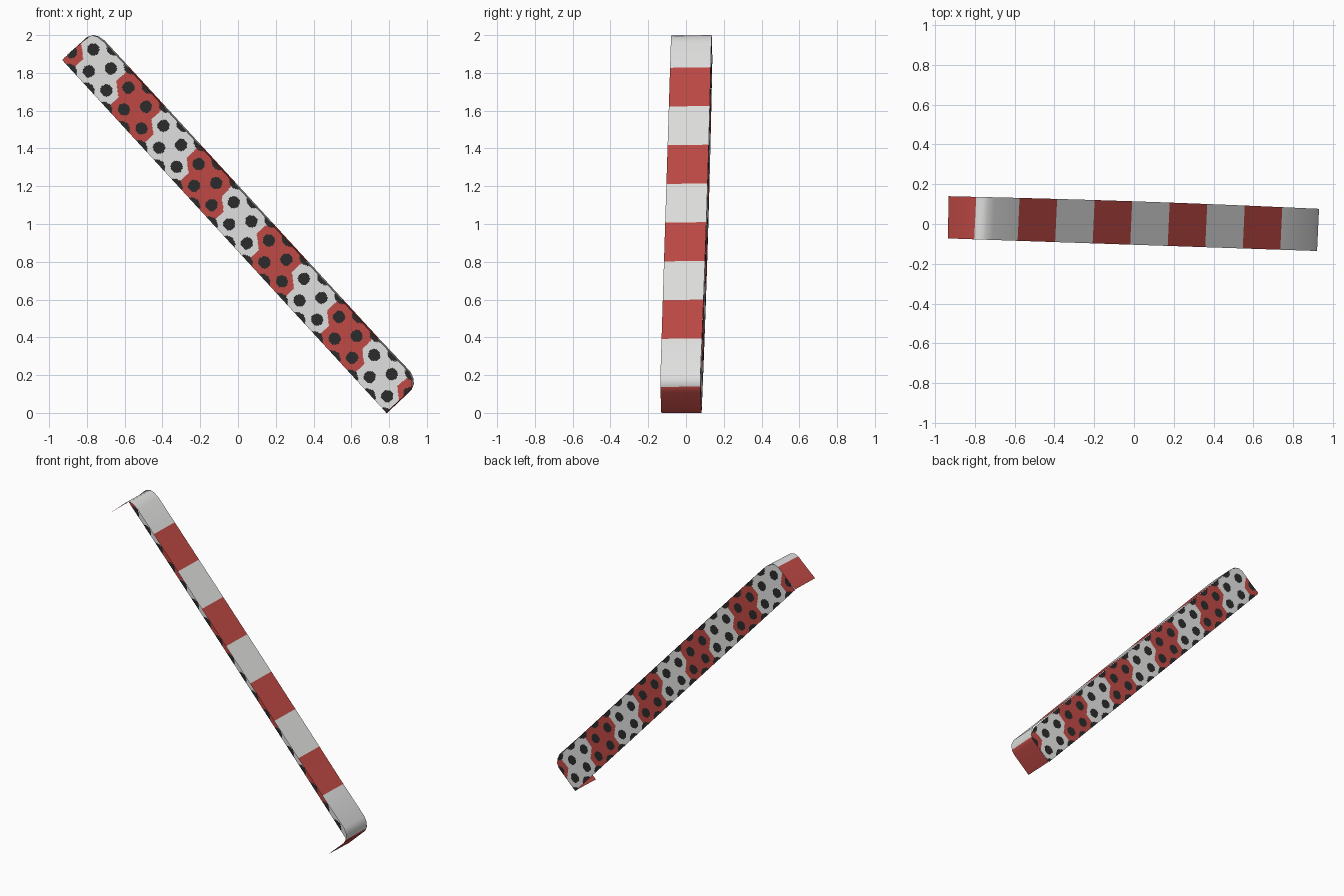
import bpy, math

if "Cube" in bpy.data.objects:
    bpy.data.objects.remove(bpy.data.objects["Cube"])

def material(name, rgb):
    m = bpy.data.materials.new(name)
    m.diffuse_color = (*rgb, 1)
    m.use_nodes = True
    m.node_tree.nodes["Principled BSDF"].inputs["Base Color"].default_value = m.diffuse_color
    return m

MATS = [material("white paint", (0.74, 0.74, 0.735)),
        material("red paint", (0.51, 0.066, 0.058)),
        material("dark spots", (0.024, 0.024, 0.024))]

def mid_y(x):                      # beam is turned slightly about z
    return 0.002 - 0.034 * x

def back_y(x):                     # rear edge, bulging a little at mid length
    return mid_y(x) + 0.106 + 0.006 * max(0.0, 1 - (x / 0.9) ** 2)

def make(name, verts, faces, idx):
    me = bpy.data.meshes.new(name)
    me.from_pydata(verts, [], faces)
    for m in MATS:
        me.materials.append(m)
    me.polygons.foreach_set("material_index", idx)
    me.update()
    ob = bpy.data.objects.new(name, me)
    bpy.context.collection.objects.link(ob)
    return ob

# Striped flange: profile in x-z, each point with the colour of the segment after it
profile = [(-0.932, 1.873, 1), (-0.793, 1.987, 0), (-0.765, 2.0, 0),
           (-0.735, 1.992, 0), (-0.70, 1.965, 0)]
for k in range(8):
    profile.append((-0.575 + 0.1886 * k, 1.83 - 0.205 * k, (k + 1) % 2))
profile += [(0.913, 0.218, 0), (0.93, 0.18, 0), (0.927, 0.14, 1),
            (0.91, 0.113, 1), (0.79, 0.0, 1)]
verts, faces, idx = [], [], []
for x, z, c in profile:
    xf = x - 0.010                 # front edge sits slightly lower
    if x < -0.8:
        xf = x - 0.003
    verts += [(xf, mid_y(x) - 0.106, max(z - 0.003, 0.0)), (x, back_y(x), z)]
for i in range(len(profile) - 1):
    a = 2 * i
    faces.append((a, a + 2, a + 3, a + 1))
    idx.append(profile[i][2])
flange = make("striped_flange", verts, faces, idx)
bpy.context.view_layer.objects.active = flange
flange.select_set(True)
bpy.ops.object.shade_smooth_by_angle(angle=math.radians(50))

# Spotted web: rear sheet in beam coordinates (s along, t depth below flange)
DS, DZ = 0.68, -0.733
PITCH, START = 0.1374, -1.726      # spot spacing, first stripe boundary
DEPTH = 0.235
# rows: depth, spot offset, stripe shift, radius, on sheet edge
ROWS = [(-0.014, 0.0, 0.0, 0.043, True), (0.076, 0.5, 0.0, 0.032, False),
        (0.172, 0.0, 0.5, 0.032, False), (0.255, 0.5, 0.5, 0.046, True)]

def colour(s, t):
    best = None
    for depth, off, shift, radius, edge in ROWS:
        k = round((s - START) / PITCH - off)
        c = START + (k + off) * PITCH
        d = math.hypot(s - c, t - depth)
        if best is None or d < best[0]:
            best = (d, radius, (s if edge else c) - shift * PITCH)
    d, radius, pos = best
    if d < radius:
        return 2
    return (math.floor((pos - START) / (2 * PITCH) + 1e-6) + 1) % 2

def corner(t):                     # rounded outer corners
    if t < 0.02:
        return 0.075 - t / 0.02 * 0.058
    return max(0.0, 0.017 * (0.056 - t) / 0.036)

NS, NT = 460, 42
verts, faces, idx, st = [], [], [], []
for j in range(NT + 1):
    t = DEPTH * j / NT
    lo, hi = -2.003 + corner(t), 0.536 - corner(t)
    for i in range(NS + 1):
        s = lo + (hi - lo) * i / NS
        n = 0.822 - 0.0047 * (s + 1.73) - t
        x, z = DS * s - DZ * n, DZ * s + DS * n
        st.append((s, t))
        verts.append((x, back_y(x), max(z, 0.0)))
for j in range(NT):
    for i in range(NS):
        a = j * (NS + 1) + i
        f = (a, a + NS + 1, a + NS + 2, a + 1)
        faces.append(f)
        idx.append(colour(sum(st[v][0] for v in f) / 4, sum(st[v][1] for v in f) / 4))
make("spotted_web", verts, faces, idx)
